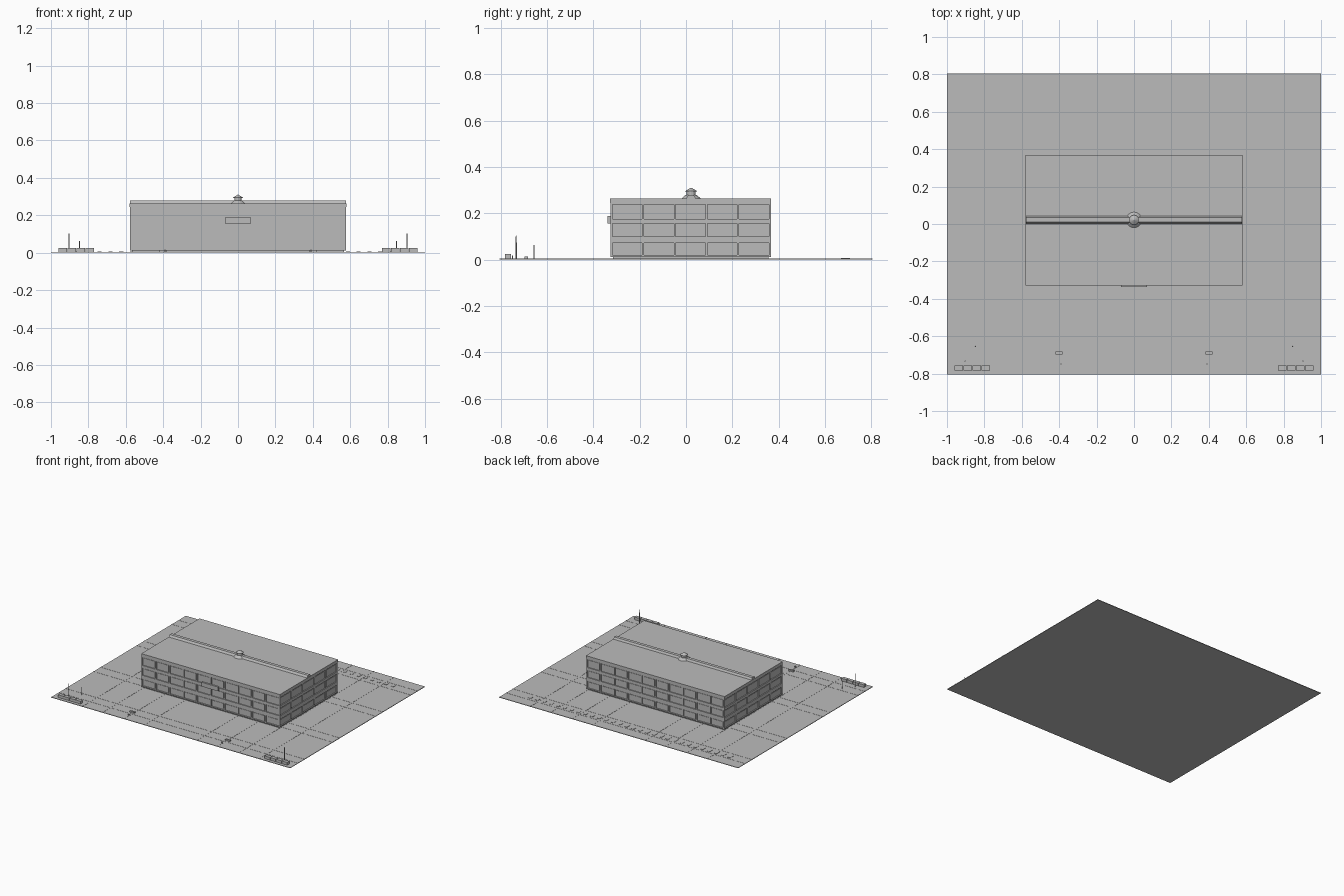
import bpy, bmesh, math
from mathutils import Matrix, Vector

if "Cube" in bpy.data.objects:
    bpy.data.objects.remove(bpy.data.objects["Cube"])

GREY = (0.5, 0.5, 0.5, 1)
mat = bpy.data.materials.new("plain grey")
mat.use_nodes = True
mat.diffuse_color = GREY
mat.node_tree.nodes["Principled BSDF"].inputs["Base Color"].default_value = GREY


def finish(name, bm):
    mesh = bpy.data.meshes.new(name)
    bm.to_mesh(mesh)
    bm.free()
    mesh.materials.append(mat)
    obj = bpy.data.objects.new(name, mesh)
    bpy.context.collection.objects.link(obj)
    return obj


def add_box(bm, x0, x1, y0, y1, z0, z1):
    mid = Vector((x0 + x1, y0 + y1, z0 + z1)) / 2
    size = Matrix.Diagonal((x1 - x0, y1 - y0, z1 - z0, 1))
    bmesh.ops.create_cube(bm, size=1, matrix=Matrix.Translation(mid) @ size)


def boxes(name, items):
    bm = bmesh.new()
    for item in items:
        add_box(bm, *item)
    return finish(name, bm)


def add_cone(bm, x, y, z0, z1, r0, r1, sides=12):
    bmesh.ops.create_cone(bm, cap_ends=True, segments=sides, radius1=r0, radius2=r1,
                          depth=z1 - z0, matrix=Matrix.Translation((x, y, (z0 + z1) / 2)))


# Paved ground with raised seams
G = 0.004
boxes("ground", [(-1, 1, -0.805, 0.805, 0, G)])
seams_x = [s * x for x in (0.22, 0.39, 0.57, 0.74) for s in (-1, 1)]
seams_y = [s * y + 0.004 for y in (0.215, 0.3, 0.635, 0.715) for s in (-1, 1)]
boxes("paving_seams",
      [(x - 0.004, x + 0.004, -0.805, 0.805, G, G + 0.001) for x in seams_x] +
      [(-1, 1, y - 0.004, y + 0.004, G, G + 0.001) for y in seams_y])

# Building core, floor bands and roof
CY, HX, HY = 0.02, 0.578, 0.346
FLOORS = [(0.02, 0.072), (0.1, 0.155), (0.175, 0.237)]
BANDS = [(0.012, 0.02), (0.072, 0.1), (0.155, 0.175), (0.237, 0.245)]
DEEP = 0.007


def block(inset, z0, z1):
    return (inset - HX, HX - inset, CY - HY + inset, CY + HY - inset, z0, z1)


boxes("foundation", [block(0.01, G, 0.012)])
boxes("wall_core", [block(DEEP, 0.012, 0.245)])
boxes("floor_bands", [block(0, a, b) for a, b in BANDS])
boxes("roof_slab", [block(-0.002, 0.245, 0.263)])

# Columns and window panes on all four walls
columns, panes = [], []
BAYS_X, BAYS_Y = 10, 5
for side in (-1, 1):
    yo, xo = CY + side * HY, side * HX
    ya, yb = sorted((yo, yo - side * DEEP))
    xa, xb = sorted((xo, xo - side * DEEP))
    pya, pyb = sorted((yo - side * 0.004, yo - side * 0.008))
    pxa, pxb = sorted((xo - side * 0.004, xo - side * 0.008))
    for a, b in FLOORS:
        for i in range(BAYS_X + 1):
            x = -HX + 0.004 + i * (2 * HX - 0.008) / BAYS_X
            columns.append((x - 0.004, x + 0.004, ya, yb, a, b))
            if i < BAYS_X:
                w = (2 * HX - 0.008) / BAYS_X
                panes.append((x + 0.01, x + w - 0.01, pya, pyb, a + 0.006, b - 0.006))
        for i in range(BAYS_Y + 1):
            w = (2 * HY - 0.008) / BAYS_Y
            y = CY - HY + 0.004 + i * w
            columns.append((xa, xb, y - 0.004, y + 0.004, a, b))
            if i < BAYS_Y:
                panes.append((pxa, pxb, y + 0.01, y + w - 0.01, a + 0.006, b - 0.006))
boxes("wall_columns", columns)
boxes("window_panes", panes)

# Sign board over the entrance
boxes("entrance_board", [(-0.07, 0.07, -0.338, CY - HY, 0.155, 0.187)])

# Raised ridge running along the roof
bm = bmesh.new()
profile = [(0, 0.263), (0.042, 0.263), (0.034, 0.278), (0.01, 0.278)]
ends = [[bm.verts.new((x, y, z)) for y, z in profile] for x in (-HX, HX)]
bm.faces.new(ends[0])
bm.faces.new(ends[1])
for i in range(4):
    j = (i + 1) % 4
    bm.faces.new((ends[0][i], ends[0][j], ends[1][j], ends[1][i]))
bmesh.ops.recalc_face_normals(bm, faces=bm.faces)
finish("roof_ridge", bm)

# Small roof lantern with domed cap
bm = bmesh.new()
for z0, z1, r0, r1 in ((0.263, 0.279, 0.042, 0.024), (0.279, 0.293, 0.02, 0.02),
                       (0.293, 0.296, 0.026, 0.026), (0.296, 0.304, 0.024, 0.012),
                       (0.304, 0.31, 0.012, 0.002)):
    add_cone(bm, 0, 0.022, z0, z1, r0, r1, 16)
finish("roof_lantern", bm)

# Rear row of marked slabs
bm = bmesh.new()
for i in range(30):
    x = -0.855 + i * 0.0577
    h = 0.019 if i < 16 else 0.014
    add_box(bm, x - 0.011, x + 0.011, 0.688 - h, 0.688 + h, G, G + 0.002)
finish("parking_slabs", bm)

# Front corner planters, poles and low blocks, mirrored left and right
bm_planter, bm_pole, bm_block = bmesh.new(), bmesh.new(), bmesh.new()
for s in (-1, 1):
    for i in range(4):
        x = s * 0.865 + (i - 1.5) * 0.048
        add_box(bm_planter, x - 0.0225, x + 0.0225, -0.782, -0.756, G, 0.024)
    add_cone(bm_pole, s * 0.903, -0.733, G, 0.103, 0.003, 0.002, 8)
    add_cone(bm_pole, s * 0.848, -0.656, G, 0.063, 0.003, 0.002, 8)
    add_box(bm_block, s * 0.4 - 0.019, s * 0.4 + 0.019, -0.697, -0.683, G, 0.014)
    add_box(bm_block, s * 0.39 - 0.003, s * 0.39 + 0.003, -0.752, -0.746, G, 0.018)
finish("corner_planters", bm_planter)
finish("light_poles", bm_pole)
finish("low_blocks", bm_block)
